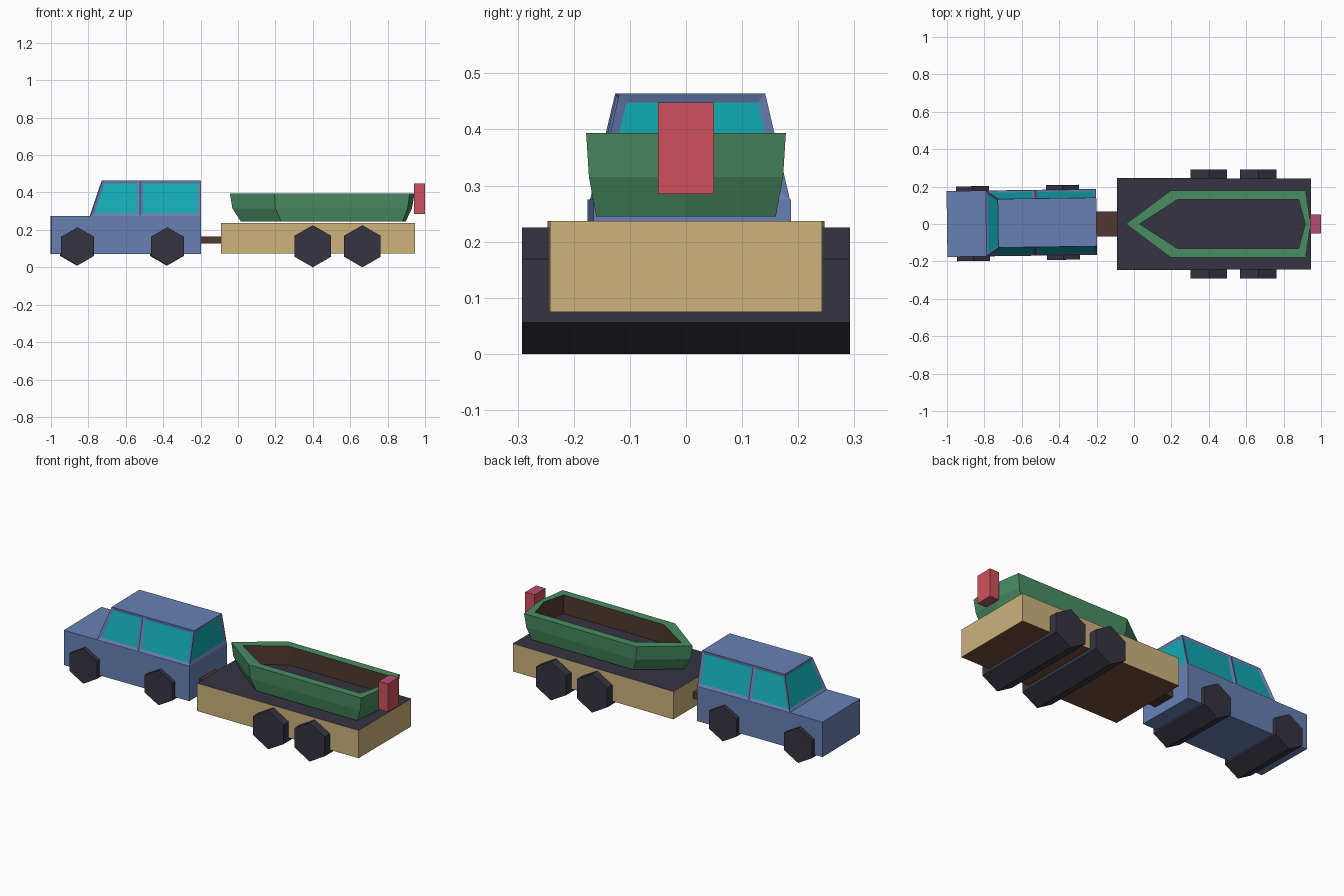
import bpy, bmesh, math
from mathutils import Matrix, Vector

if "Cube" in bpy.data.objects:
    bpy.data.objects.remove(bpy.data.objects["Cube"])


def mat(name, r, g, b):
    lin = [((c / 255 + 0.055) / 1.055) ** 2.4 for c in (r, g, b)]
    m = bpy.data.materials.new(name)
    m.diffuse_color = (*lin, 1)
    m.use_nodes = True
    m.node_tree.nodes["Principled BSDF"].inputs["Base Color"].default_value = m.diffuse_color
    return m


BLUE = mat("car_blue", 103, 128, 180)
TEAL = mat("glass_teal", 17, 172, 180)
TAN = mat("trailer_tan", 205, 178, 124)
DARK = mat("charcoal", 54, 52, 65)
BROWN = mat("dark_brown", 80, 57, 46)
UNDER = mat("underside_brown", 120, 78, 60)
GREEN = mat("boat_green", 73, 141, 99)
RED = mat("motor_red", 206, 80, 92)
MAUVE = mat("motor_mauve", 178, 80, 114)


def loft(name, rings, mats, bands=None, bottom=0, top=0, edit=None, turn=None):
    """Join equal rings of points into a closed solid; one material per band and cap."""
    bm = bmesh.new()
    vs = [[bm.verts.new(p) for p in ring] for ring in rings]
    n = len(rings[0])
    for k in range(len(rings) - 1):
        for i in range(n):
            j = (i + 1) % n
            f = bm.faces.new((vs[k][i], vs[k][j], vs[k + 1][j], vs[k + 1][i]))
            f.material_index = bands[k] if bands else 0
    bm.faces.new(vs[0][::-1]).material_index = bottom
    bm.faces.new(vs[-1]).material_index = top
    bmesh.ops.recalc_face_normals(bm, faces=bm.faces)
    if edit:
        edit(bm)
    if turn:
        bm.transform(turn)
    me = bpy.data.meshes.new(name)
    bm.to_mesh(me)
    bm.free()
    for m in mats:
        me.materials.append(m)
    ob = bpy.data.objects.new(name, me)
    bpy.context.collection.objects.link(ob)
    return ob


def plan(x0, x1, y0, y1, z):
    """Four-sided outline, half width y0 at x0 and y1 at x1."""
    return [(x0, -y0, z), (x1, -y1, z), (x1, y1, z), (x0, y0, z)]


def box(name, x0, x1, y0, y1, z0, z1, mats, **kw):
    return loft(name, [plan(x0, x1, y0, y1, z0), plan(x0, x1, y0, y1, z1)], mats, **kw)


def wheel_pair(name, x, r, half, z, turn=None):
    """Six-sided roller running the full width of the vehicle."""
    rings = [[(x + r * math.sin(i * math.pi / 3), y, z + r * math.cos(i * math.pi / 3))
              for i in range(6)] for y in (-half, half)]
    return loft(name, rings, [DARK], turn=turn)


# Car, turned slightly about the middle of its nose
nose = Vector((-1, 0, 0))
TURN = Matrix.Translation(nose) @ Matrix.Rotation(math.radians(0.8), 4, 'Z') @ Matrix.Translation(-nose)
box("car_body", -1, -0.2, 0.176, 0.176, 0.072, 0.275, [BLUE], turn=TURN)


def cut_windows(bm):
    sides = [f for f in bm.faces if abs(f.normal.z) < 0.8]
    bmesh.ops.inset_individual(bm, faces=sides, thickness=0.016, depth=-0.006, use_even_offset=True)
    for f in sides:
        f.material_index = 1


def cabin_ring(x0, y, z):
    xs = (x0, -0.527, -0.2)
    return [(x, -y, z) for x in xs] + [(x, y, z) for x in xs[::-1]]


loft("car_cabin", [cabin_ring(-0.79, 0.174, 0.275), cabin_ring(-0.727, 0.13, 0.464)],
     [BLUE, TEAL], edit=cut_windows, turn=TURN)
for label, x in (("front", -0.86), ("rear", -0.38)):
    wheel_pair("car_wheels_" + label, x, 0.102, 0.2, 0.112, TURN)

# Trailer with dark deck and brown underside
box("hitch", -0.21, -0.08, 0.068, 0.068, 0.128, 0.166, [BROWN])
box("trailer_bed", -0.092, 0.945, 0.247, 0.242, 0.075, 0.237, [TAN, DARK, UNDER], bottom=2, top=1)
for label, x in (("front", 0.4), ("rear", 0.665)):
    wheel_pair("trailer_wheels_" + label, x, 0.1125, 0.292, 0.1125)


# Boat hull: outline pointed at bow, slightly bent transom
def hull(bow, shoulder, corner, stern, y, z):
    return [(bow, 0, z), (shoulder, -y, z), (corner, -y, z),
            (stern, 0, z), (corner, y, z), (shoulder, y, z)]


inner = (0.03, 0.235, 0.88, 0.915, 0.132)
loft("boat_hull", [hull(0.015, 0.23, 0.88, 0.897, 0.16, 0.245),
                   hull(-0.03, 0.2, 0.907, 0.93, 0.173, 0.315),
                   hull(-0.043, 0.195, 0.918, 0.944, 0.178, 0.394),
                   hull(*inner, 0.394), hull(*inner, 0.285)],
     [GREEN, BROWN, DARK], bands=[0, 0, 0, 1], top=2)

# Outboard motor
box("outboard_motor", 0.94, 1.0, 0.05, 0.05, 0.285, 0.448, [RED, MAUVE], bottom=1, top=1)
